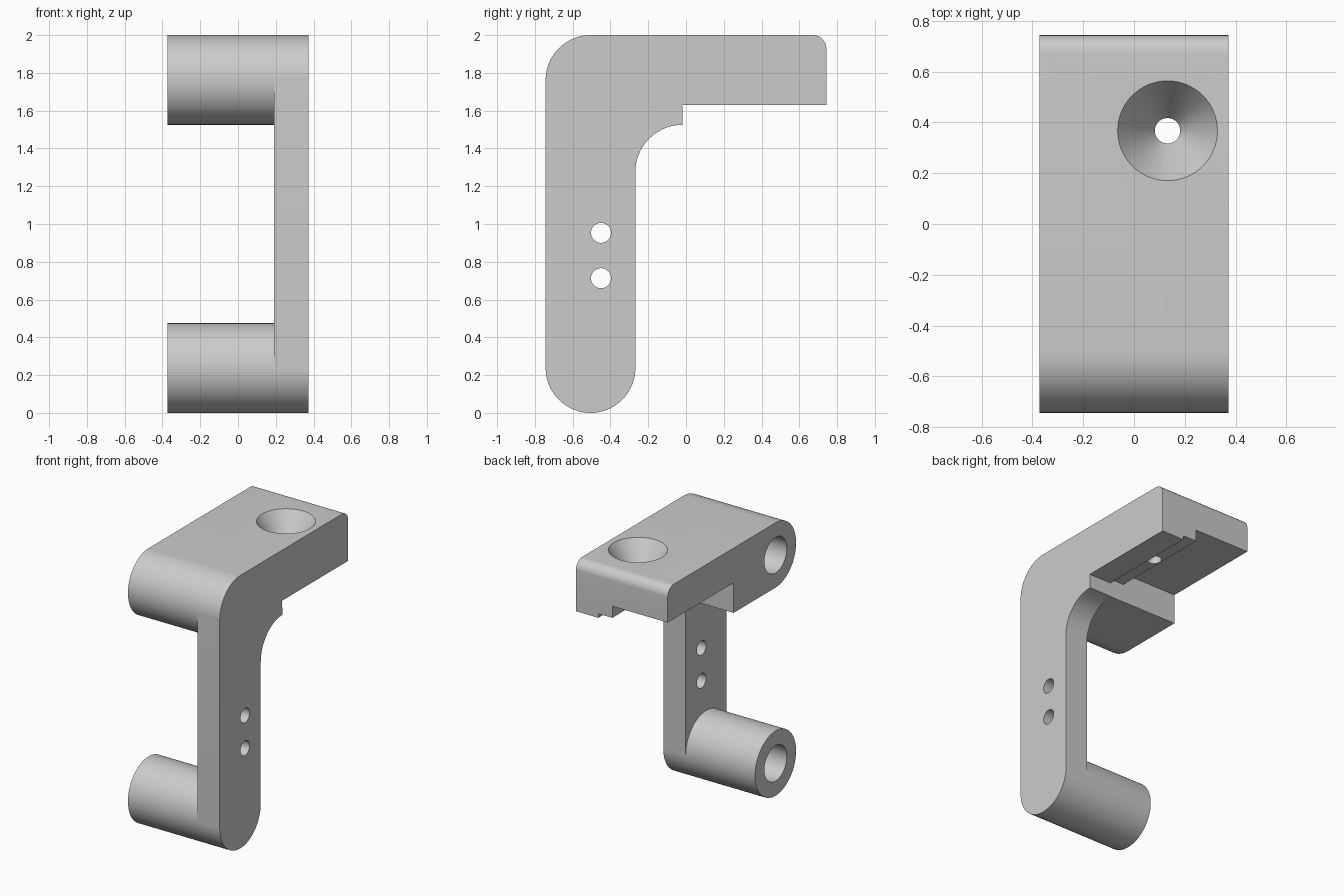
import bpy
import bmesh
from math import cos, sin, radians
from mathutils import Matrix

if "Cube" in bpy.data.objects:
    bpy.data.objects.remove(bpy.data.objects["Cube"])

# Main dimensions
HALF_X, HALF_Y = 0.372, 0.743
PLATE_X = 0.19
R = 0.2375
AXIS_Y = -HALF_Y + R
LOW_Z, HIGH_Z = R, 2 - R
STEP_Y = -0.02

grey = bpy.data.materials.new("light_grey")
grey.use_nodes = True
grey.diffuse_color = (0.6, 0.6, 0.6, 1)
grey.node_tree.nodes["Principled BSDF"].inputs["Base Color"].default_value = grey.diffuse_color


def finish(bm, name):
    bmesh.ops.recalc_face_normals(bm, faces=bm.faces)
    mesh = bpy.data.meshes.new(name)
    bm.to_mesh(mesh)
    bm.free()
    mesh.materials.append(grey)
    obj = bpy.data.objects.new(name, mesh)
    bpy.context.collection.objects.link(obj)
    return obj


def arc(cy, cz, r, start, end, steps=20):
    angles = [radians(start + (end - start) * i / steps) for i in range(steps + 1)]
    return [(cy + r * cos(a), cz + r * sin(a)) for a in angles]


def slab(name, outline, x0, x1):
    """Extrude a side outline (y, z) from x0 to x1."""
    bm = bmesh.new()
    face = bm.faces.new([bm.verts.new((x0, y, z)) for y, z in outline])
    new = bmesh.ops.extrude_face_region(bm, geom=[face])["geom"]
    bmesh.ops.translate(bm, vec=(x1 - x0, 0, 0),
                        verts=[v for v in new if isinstance(v, bmesh.types.BMVert)])
    return finish(bm, name)


def cone(name, centre, r1, r2, depth, along_x=False):
    bm = bmesh.new()
    turn = Matrix.Rotation(radians(90), 4, "Y") if along_x else Matrix()
    bmesh.ops.create_cone(bm, cap_ends=True, segments=64, radius1=r1, radius2=r2,
                          depth=depth, matrix=Matrix.Translation(centre) @ turn)
    return finish(bm, name)


def combine(target, tool, operation):
    mod = target.modifiers.new(tool.name, "BOOLEAN")
    mod.operation, mod.solver, mod.object = operation, "EXACT", tool
    bpy.context.view_layer.objects.active = target
    bpy.ops.object.modifier_apply(modifier=mod.name)
    bpy.data.objects.remove(tool)


# Shared outline pieces
back_corner = arc(HALF_Y - 0.07, 1.93, 0.07, 0, 90, 10)
front_corner = arc(AXIS_Y, HIGH_Z, R, 90, 180)

# Side plate: rounded foot, upright, inner fillet and top arm
FILLET = 0.25
inner_y = AXIS_Y + R
plate = (back_corner + front_corner
         + arc(AXIS_Y, LOW_Z, R, 180, 360, 40)
         + arc(inner_y + FILLET, 2 - 2 * R - FILLET, FILLET, 180, 90)
         + [(STEP_Y, 1.63), (HALF_Y, 1.63)])
bracket = slab("bracket", plate, PLATE_X, HALF_X)

# Top arm with its rounded front boss
arm = (back_corner + front_corner + arc(AXIS_Y, HIGH_Z, R, 180, 270)[1:]
       + [(STEP_Y, 2 - 2 * R), (STEP_Y, 1.66), (HALF_Y, 1.66)])
combine(bracket, slab("top_arm", arm, -HALF_X, PLATE_X), "UNION")

# Lower boss
boss = arc(AXIS_Y, LOW_Z, R, 0, 360, 80)[:-1]
combine(bracket, slab("lower_boss", boss, -HALF_X, PLATE_X), "UNION")

# Deeper recess under the open side of the arm
recess = [(STEP_Y, 1.6), (1, 1.6), (1, 1.745), (STEP_Y, 1.745)]
combine(bracket, slab("recess", recess, -0.5, 0.077), "DIFFERENCE")

# Blind bores in both bosses
for z in (LOW_Z, HIGH_Z):
    length = PLATE_X + 0.5
    combine(bracket, cone("bore", (PLATE_X - length / 2, AXIS_Y, z), 0.13, 0.13,
                          length, True), "DIFFERENCE")

# Two small holes through the plate
for z in (0.713, 0.953):
    combine(bracket, cone("small_hole", (0.28, -0.45, z), 0.053, 0.053, 0.4, True),
            "DIFFERENCE")

# Countersunk hole in the arm
combine(bracket, cone("screw_hole", (0.132, 0.367, 1.8), 0.05, 0.05, 0.6), "DIFFERENCE")
combine(bracket, cone("countersink", (0.132, 0.367, 1.9), 0.05, 0.2, 0.21), "DIFFERENCE")

# Smooth curves, sharp edges
bpy.ops.object.select_all(action="DESELECT")
bracket.select_set(True)
bpy.context.view_layer.objects.active = bracket
bpy.ops.object.shade_smooth_by_angle(angle=radians(25))
